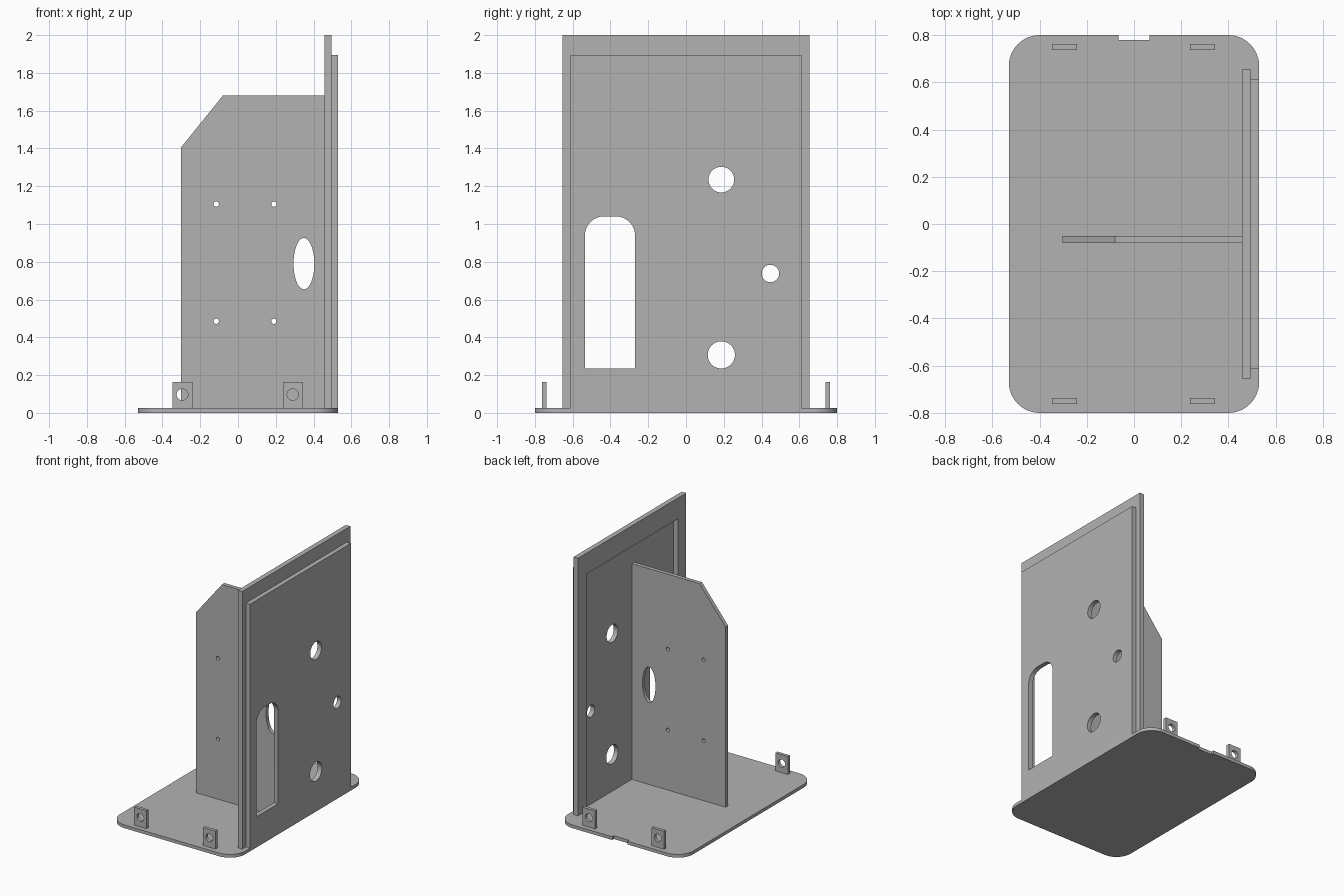
import bpy
import bmesh
from math import sin, cos, pi, radians
from mathutils import Matrix

if "Cube" in bpy.data.objects:
    bpy.data.objects.remove(bpy.data.objects["Cube"], do_unlink=True)

grey = bpy.data.materials.new("plain grey")
grey.use_nodes = True
GREY = (0.45, 0.45, 0.45, 1)
grey.diffuse_color = GREY
grey.node_tree.nodes["Principled BSDF"].inputs["Base Color"].default_value = GREY

# Sheet orientations: local x, y, normal -> world axes
FLAT = Matrix.Identity(3)
FACING_FRONT = Matrix(((1, 0, 0), (0, 0, -1), (0, 1, 0)))
FACING_SIDE = Matrix(((0, 0, 1), (1, 0, 0), (0, 1, 0)))


def arc(cx, cy, rx, ry, start, end, n):
    angles = [radians(start + (end - start) * i / n) for i in range(n + 1)]
    return [(cx + rx * cos(a), cy + ry * sin(a)) for a in angles]


def hole(cx, cy, rx, ry=None, n=40):
    return arc(cx, cy, rx, ry or rx, 0, 360, n)[:-1]


def rect(x0, y0, x1, y1):
    return [(x0, y0), (x1, y0), (x1, y1), (x0, y1)]


def sheet(name, loops, low, high, axes):
    """Cut a sheet from an outline and its holes, between two depths."""
    curve = bpy.data.curves.new(name, "CURVE")
    curve.dimensions = "2D"
    curve.fill_mode = "BOTH"
    curve.extrude = (high - low) / 2
    for loop in loops:
        spline = curve.splines.new("POLY")
        spline.points.add(len(loop) - 1)
        for point, (x, y) in zip(spline.points, loop):
            point.co = (x, y, 0, 1)
        spline.use_cyclic_u = True
    temp = bpy.data.objects.new(name + " outline", curve)
    bpy.context.scene.collection.objects.link(temp)
    bpy.context.view_layer.update()
    graph = bpy.context.evaluated_depsgraph_get()
    mesh = bpy.data.meshes.new_from_object(temp.evaluated_get(graph))
    bpy.data.objects.remove(temp, do_unlink=True)
    bpy.data.curves.remove(curve)

    bm = bmesh.new()
    bm.from_mesh(mesh)
    bmesh.ops.remove_doubles(bm, verts=bm.verts, dist=0.0002)
    bmesh.ops.translate(bm, verts=bm.verts, vec=(0, 0, (low + high) / 2))
    bmesh.ops.transform(bm, matrix=axes.to_4x4(), verts=bm.verts)
    bmesh.ops.recalc_face_normals(bm, faces=bm.faces)
    bm.to_mesh(mesh)
    bm.free()
    mesh.name = name
    mesh.materials.clear()
    mesh.materials.append(grey)
    obj = bpy.data.objects.new(name, mesh)
    bpy.context.scene.collection.objects.link(obj)
    bpy.ops.object.select_all(action="DESELECT")
    obj.select_set(True)
    bpy.context.view_layer.objects.active = obj
    bpy.ops.object.shade_smooth_by_angle(angle=radians(30))
    return obj


FLOOR = 0.025

# Base plate with rounded corners and a notch in the back edge
W, D, R = 0.53, 0.8, 0.13
base = arc(W - R, D - R, R, R, 0, 90, 12)
base += [(0.065, D), (0.065, D - 0.02), (-0.065, D - 0.02), (-0.065, D)]
base += arc(R - W, D - R, R, R, 90, 180, 12)
base += arc(R - W, R - D, R, R, 180, 270, 12)
base += arc(W - R, R - D, R, R, 270, 360, 12)
sheet("base_plate", [base], 0, FLOOR, FLAT)

# Upright frame, open in the middle down to the floor
frame = [(-0.655, FLOOR), (-0.555, FLOOR), (-0.555, 1.84), (0.555, 1.84),
         (0.555, FLOOR), (0.655, FLOOR), (0.655, 2), (-0.655, 2)]
sheet("upright_frame", [frame], 0.457, 0.495, FACING_SIDE)

# Outer panel with an arched slot and three round holes
slot = [(-0.535, 0.235), (-0.27, 0.235)]
slot += arc(-0.37, 0.94, 0.1, 0.1, 0, 90, 10)
slot += arc(-0.435, 0.94, 0.1, 0.1, 90, 180, 10)
sheet("outer_panel",
      [rect(-0.612, FLOOR, 0.612, 1.895), slot, hole(0.187, 1.235, 0.068),
       hole(0.187, 0.307, 0.072), hole(0.447, 0.738, 0.046)],
      0.495, 0.53, FACING_SIDE)

# Upright mounting plate with a clipped corner, oval hole and screw holes
outline = [(-0.302, FLOOR), (0.495, FLOOR), (0.495, 1.68),
           (-0.08, 1.68), (-0.302, 1.405)]
screws = [hole(x, z, 0.014, n=16) for x in (-0.115, 0.19) for z in (0.485, 1.105)]
sheet("mounting_plate", [outline, hole(0.349, 0.79, 0.055, 0.136)] + screws,
      0.05, 0.08, FACING_FRONT)

# Four drilled tabs along the front and back edges
for end, depth in (("front", 0.75), ("back", -0.75)):
    for side, x in (("left", 0.29), ("right", -0.295)):
        sheet(f"{end}_{side}_tab",
              [rect(x - 0.053, FLOOR, x + 0.053, 0.163), hole(x, 0.097, 0.03, n=24)],
              depth - 0.0125, depth + 0.0125, FACING_FRONT)
